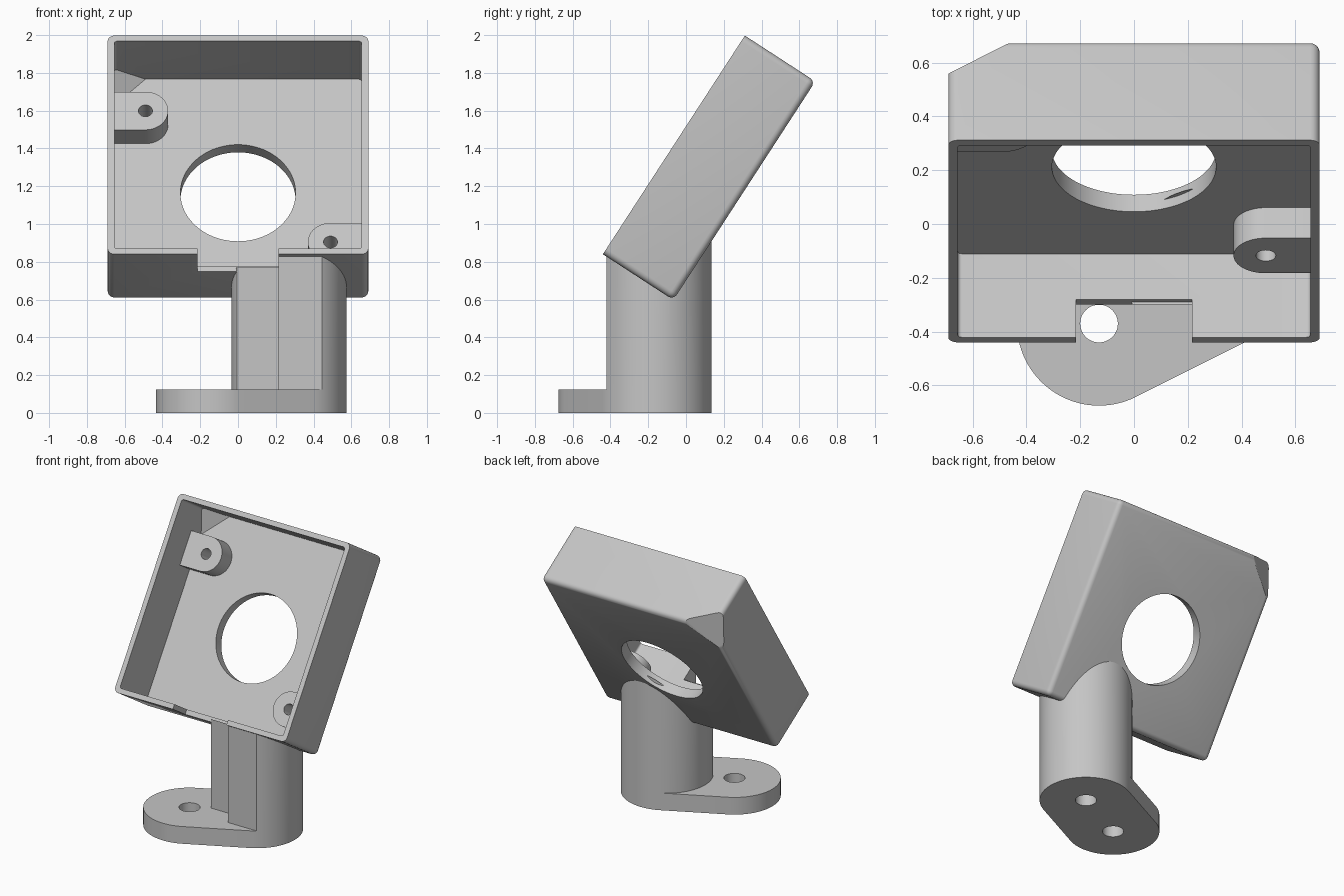
import bpy, bmesh, math
from mathutils import Matrix, Vector

if "Cube" in bpy.data.objects:
    bpy.data.objects.remove(bpy.data.objects["Cube"])

grey = bpy.data.materials.new("light grey plastic")
grey.diffuse_color = (0.56, 0.56, 0.56, 1)
grey.use_nodes = True
grey.node_tree.nodes["Principled BSDF"].inputs["Base Color"].default_value = grey.diffuse_color

# Housing frame: x across, y up the tilted box, z out of its open front
TILT = Matrix.Translation((0, -0.44, 0.84)) @ Matrix.Rotation(math.radians(57), 4, 'X')
FLAT = Matrix.Identity(4)
SIZE, DEPTH, FLOOR, WALL = 1.38, 0.445, 0.37, 0.035
CHAMFER_NORMAL = Vector((-1 / 0.25, 1 / 0.25, -1 / 0.15)).normalized()


def finish(name, bm, matrix):
    bmesh.ops.recalc_face_normals(bm, faces=bm.faces[:])
    bmesh.ops.transform(bm, matrix=matrix, verts=bm.verts[:])
    mesh = bpy.data.meshes.new(name)
    bm.to_mesh(mesh)
    bm.free()
    obj = bpy.data.objects.new(name, mesh)
    bpy.context.collection.objects.link(obj)
    mesh.materials.append(grey)
    return obj


def prism(name, points, z0, z1, matrix=FLAT):
    bm = bmesh.new()
    face = bm.faces.new([bm.verts.new((x, y, z0)) for x, y in points])
    top = bmesh.ops.extrude_face_region(bm, geom=[face])['geom']
    verts = [g for g in top if isinstance(g, bmesh.types.BMVert)]
    bmesh.ops.translate(bm, vec=(0, 0, z1 - z0), verts=verts)
    return finish(name, bm, matrix)


def arc(cx, cy, r, start, end, steps):
    return [(cx + r * math.cos(math.radians(start + (end - start) * i / steps)),
             cy + r * math.sin(math.radians(start + (end - start) * i / steps)))
            for i in range(steps + 1)]


def circle(cx, cy, r, steps=64):
    return arc(cx, cy, r, 0, 360, steps)[:-1]


def rect(x0, x1, y0, y1):
    return [(x0, y0), (x1, y0), (x1, y1), (x0, y1)]


def rounded_block(name, x, y0, y1, z0, z1, radius, round_back, chamfer_at):
    """Block with rounded corners, optional rounded back rim, one sliced back corner."""
    bm = bmesh.new()
    bmesh.ops.create_cube(bm, size=1)
    for v in bm.verts:
        v.co = (2 * x * v.co.x, y0 + (y1 - y0) * (v.co.y + 0.5), z0 + (z1 - z0) * (v.co.z + 0.5))
    edges = []
    for e in bm.edges:
        a, b = (v.co for v in e.verts)
        along_depth = abs(a.z - b.z) > 1e-5
        if along_depth or (round_back and max(a.z, b.z) < z0 + 1e-5):
            edges.append(e)
    bmesh.ops.bevel(bm, geom=edges, offset=radius, segments=5, profile=0.5, affect='EDGES')
    bmesh.ops.bisect_plane(bm, geom=bm.verts[:] + bm.edges[:] + bm.faces[:],
                           plane_co=chamfer_at, plane_no=CHAMFER_NORMAL, clear_outer=True)
    bmesh.ops.holes_fill(bm, edges=[e for e in bm.edges if e.is_boundary], sides=0)
    return finish(name, bm, TILT)


def cut(target, *cutters):
    for cutter in cutters:
        mod = target.modifiers.new("cut", 'BOOLEAN')
        mod.operation, mod.solver, mod.object = 'DIFFERENCE', 'EXACT', cutter
        bpy.context.view_layer.objects.active = target
        bpy.ops.object.modifier_apply(modifier=mod.name)
        bpy.data.objects.remove(cutter)


# Open tilted housing with lens hole and cable notch
housing = rounded_block("housing", SIZE / 2, 0, SIZE, -DEPTH, 0, 0.035, True,
                        (-0.44, SIZE, -DEPTH))
cut(housing,
    rounded_block("cavity_cutter", SIZE / 2 - WALL, WALL, SIZE - WALL, -FLOOR, 0.2, 0.015, False,
                  (-0.49, SIZE - WALL, -FLOOR)),
    prism("lens_cutter", circle(0, 0.627, 0.305, 96), -0.6, -0.3, TILT),
    prism("notch_cutter", rect(-0.215, 0.215, -0.1, 0.06), -0.167, 0.1, TILT))

# Screw bosses growing from the side walls
bosses = []
for name, side, height in (("upper_boss", -1, 1.058), ("lower_boss", 1, 0.23)):
    outline = arc(-0.49, height, 0.12, -90, 90, 32)
    outline += [(-0.67, height + 0.12), (-0.67, height - 0.12)]
    outline = [(-side * x, y) if side > 0 else (x, y) for x, y in outline]
    boss = prism(name, outline, -0.38, -0.235, TILT)
    cut(boss, prism("screw_cutter", circle(side * 0.49, height, 0.037, 32), -0.365, 0, TILT))
    bosses.append(boss)

# Base foot: two round ends joined by tangents
R = 0.305
foot_end, post_centre = (-0.13, -0.37), (0.27, -0.17)
lean = math.degrees(math.atan2(0.2, 0.4))
base = prism("base_foot", arc(*post_centre, R, lean - 90, lean + 90, 48)
             + arc(*foot_end, R, lean + 90, lean + 270, 48), 0, 0.125)
cut(base, prism("hole_cutter", circle(*foot_end, 0.07, 48), -0.1, 0.3),
    prism("hole_cutter", circle(*post_centre, 0.07, 48), -0.1, 0.3))

# Post: round column with flat front, cable recess and blind screw hole
post = prism("post", circle(*post_centre, R, 96), 0.125, 1.1)
cut(post,
    prism("flat_cutter", rect(-0.5, 1, -1, -0.42), 0, 1.3),
    prism("recess_cutter", rect(-0.215, 0.215, -1, -0.30), 0, 1.3),
    prism("box_cutter", rect(-1, 1, 0.018, 2.5), -0.41, 1.5, TILT),
    prism("screw_cutter", circle(*post_centre, 0.07, 48), 0, 0.45))

# Smooth curved walls, keep edges crisp
bpy.ops.object.select_all(action='DESELECT')
for obj in [housing, base, post] + bosses:
    obj.select_set(True)
bpy.context.view_layer.objects.active = housing
bpy.ops.object.shade_smooth_by_angle(angle=math.radians(30))
